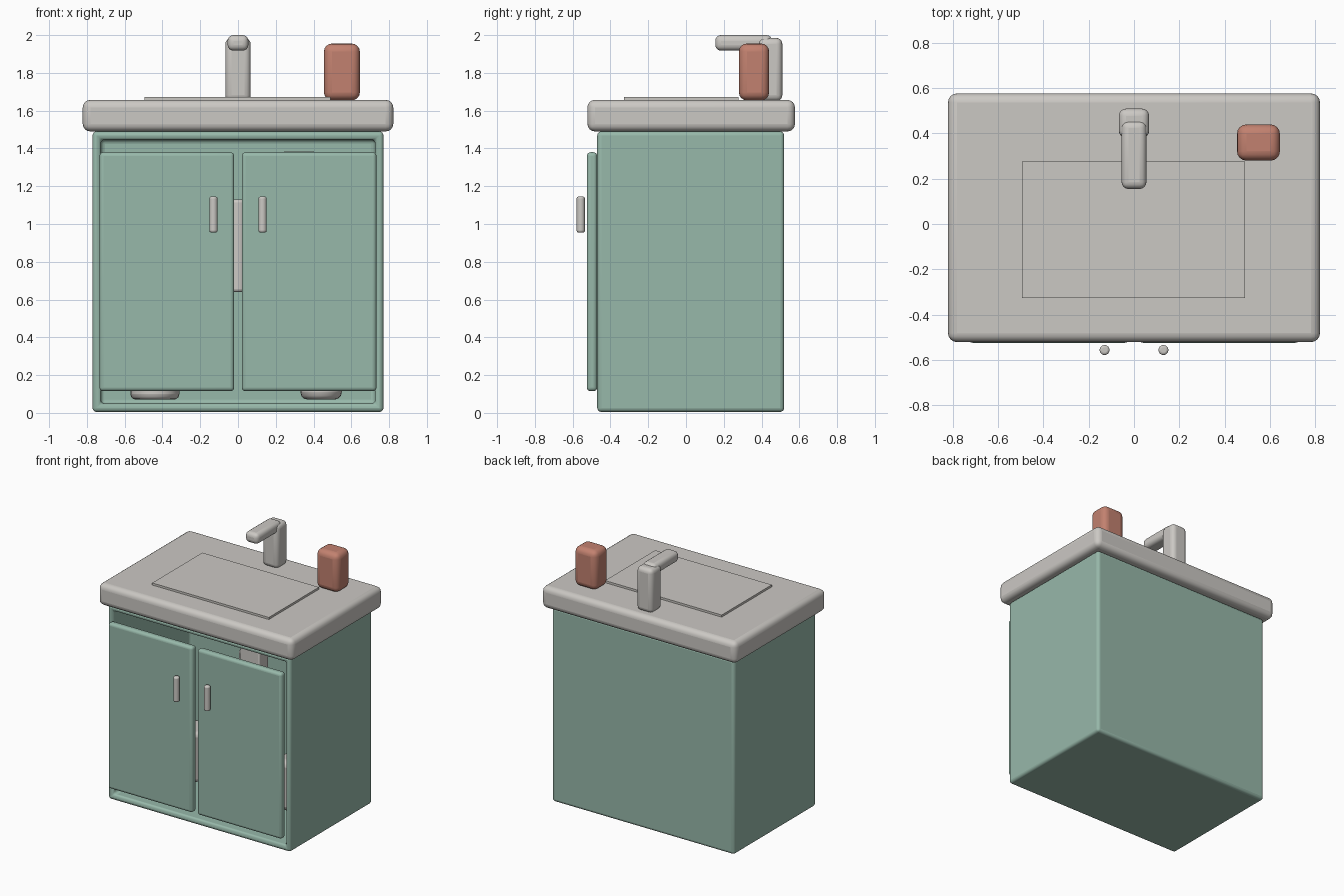
import bpy, bmesh

cube = bpy.data.objects.get("Cube")
if cube:
    bpy.data.objects.remove(cube, do_unlink=True)


def material(name, rgb):
    m = bpy.data.materials.new(name)
    m.use_nodes = True
    m.diffuse_color = (*rgb, 1)
    m.node_tree.nodes["Principled BSDF"].inputs["Base Color"].default_value = (*rgb, 1)
    return m


GREEN = material("sage green", (0.31, 0.48, 0.40))
GREY = material("warm grey", (0.60, 0.58, 0.55))
CLAY = material("terracotta", (0.54, 0.22, 0.16))


def finish(obj, mat, bevel, segments=4):
    """Give an object its colour, rounded edges and smooth shading."""
    obj.data.materials.append(mat)
    if bevel:
        mod = obj.modifiers.new("rounding", "BEVEL")
        mod.width, mod.segments = bevel, segments
        mod.limit_method = "ANGLE"
    bpy.ops.object.select_all(action="DESELECT")
    obj.select_set(True)
    bpy.context.view_layer.objects.active = obj
    bpy.ops.object.shade_smooth_by_angle(angle=0.6)
    return obj


def box(name, x, y, z, mat, bevel=0.0, hollow=0.0):
    """Box from its ranges; hollow is the wall thickness behind an open front."""
    bm = bmesh.new()
    bmesh.ops.create_cube(bm, size=1)
    for v in bm.verts:
        v.co = [r[0] + (c + 0.5) * (r[1] - r[0]) for c, r in zip(v.co, (x, y, z))]
    bm.normal_update()
    if hollow:
        front = min(bm.faces, key=lambda f: f.calc_center_median().y)
        bmesh.ops.inset_region(bm, faces=[front], thickness=hollow)
        inner = bmesh.ops.extrude_discrete_faces(bm, faces=[front])["faces"][0]
        for v in inner.verts:
            v.co.y = y[1] - hollow
    mesh = bpy.data.meshes.new(name)
    bm.to_mesh(mesh)
    bm.free()
    obj = bpy.data.objects.new(name, mesh)
    bpy.context.collection.objects.link(obj)
    return finish(obj, mat, bevel)


def rod(name, centre, radius, length, mat, bevel=0.0):
    bpy.ops.mesh.primitive_cylinder_add(vertices=24, radius=radius, depth=length, location=centre)
    obj = bpy.context.object
    obj.name = name
    return finish(obj, mat, bevel, 3)


# Open-fronted cabinet
box("cabinet", (-0.77, 0.77), (-0.47, 0.52), (0.005, 1.49), GREEN, 0.025, hollow=0.062)

# Doors and their upright handles
for side, s in (("right", -1), ("left", 1)):
    box(side + "_door", sorted((s * 0.02, s * 0.733)), (-0.525, -0.47), (0.115, 1.38), GREEN, 0.02)
    rod(side + "_handle", (s * 0.13, -0.557, 1.05), 0.022, 0.19, GREY, 0.01)

# Countertop and basin plate
box("countertop", (-0.822, 0.822), (-0.522, 0.577), (1.49, 1.657), GREY, 0.04)
box("basin_plate", (-0.495, 0.49), (-0.328, 0.277), (1.65, 1.673), GREY)

# Faucet and soap dispenser
box("faucet_body", (-0.067, 0.067), (0.38, 0.51), (1.65, 1.985), GREY, 0.032)
box("faucet_spout", (-0.055, 0.055), (0.155, 0.455), (1.918, 2.0), GREY, 0.03)
box("soap_dispenser", (0.455, 0.645), (0.28, 0.44), (1.655, 1.955), CLAY, 0.042)

# Things stored inside
rod("drain_pipe", (0, 0.1, 0.885), 0.05, 0.49, GREY, 0.015)
rod("right_bottle", (-0.44, 0.05, 0.26), 0.13, 0.38, GREY, 0.03)
rod("left_bottle", (0.44, 0.05, 0.26), 0.11, 0.38, GREY, 0.04)
box("supply_box", (0.24, 0.405), (-0.32, -0.21), (0.9, 1.385), GREY, 0.01)
